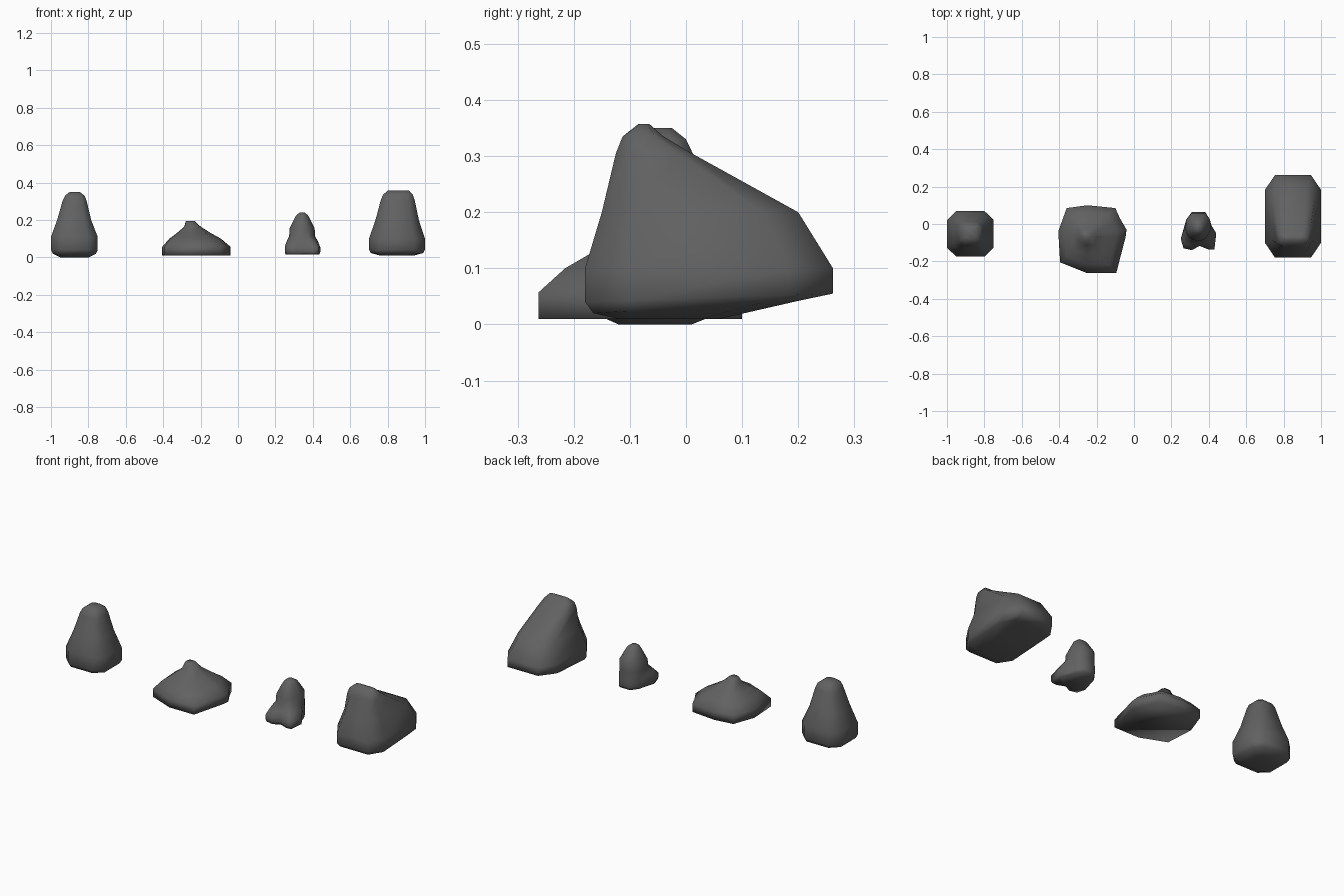
import bpy, bmesh

cube = bpy.data.objects.get("Cube")
if cube:
    bpy.data.objects.remove(cube, do_unlink=True)

stone = bpy.data.materials.new("dark grey stone")
stone.use_nodes = True
GREY = (0.12, 0.12, 0.12, 1)
stone.diffuse_color = GREY
stone.node_tree.nodes["Principled BSDF"].inputs["Base Color"].default_value = GREY


def box_ring(z, x0, x1, y0, y1, c, tilt=0):
    """Rectangle with cut corners; tilt lifts the back edge."""
    d, e = c * (x1 - x0), c * (y1 - y0)
    pts = [(x0 + d, y0), (x1 - d, y0), (x1, y0 + e), (x1, y1 - e),
           (x1 - d, y1), (x0 + d, y1), (x0, y1 - e), (x0, y0 + e)]
    return [(x, y, z + tilt * (y - y0) / (y1 - y0)) for x, y in pts]


def blend_ring(z, low, high, t, scale=1, centre=(0, 0)):
    """Outline between two others, shrunk about a centre."""
    ring = []
    for a, b in zip(low, high):
        p = [a[i] + (b[i] - a[i]) * t for i in (0, 1)]
        ring.append(tuple(centre[i] + (p[i] - centre[i]) * scale for i in (0, 1)) + (z,))
    return ring


def loft(name, rings):
    """Skin a stack of rings and cap both ends."""
    bm = bmesh.new()
    loops = [[bm.verts.new(p) for p in ring] for ring in rings]
    n = len(loops[0])
    for a, b in zip(loops, loops[1:]):
        for i in range(n):
            j = (i + 1) % n
            bm.faces.new((a[i], a[j], b[j], b[i]))
    caps = [bm.faces.new(loops[0][::-1]), bm.faces.new(loops[-1])]
    bmesh.ops.triangulate(bm, faces=caps)
    bmesh.ops.recalc_face_normals(bm, faces=bm.faces)
    for f in bm.faces:
        f.smooth = True
    mesh = bpy.data.meshes.new(name)
    bm.to_mesh(mesh)
    bm.free()
    mesh.materials.append(stone)
    obj = bpy.data.objects.new(name, mesh)
    bpy.context.collection.objects.link(obj)
    return obj


# Tall square boulder
loft("tall_rock", [
    box_ring(0.0, -0.95, -0.80, -0.12, 0.01, 0.2),
    box_ring(0.02, -0.99, -0.76, -0.165, 0.06, 0.2),
    box_ring(0.04, -1.0, -0.75, -0.175, 0.07, 0.2),
    box_ring(0.11, -1.0, -0.75, -0.175, 0.07, 0.2),
    box_ring(0.20, -0.967, -0.785, -0.145, 0.04, 0.2),
    box_ring(0.305, -0.937, -0.81, -0.115, 0.012, 0.2),
    box_ring(0.33, -0.925, -0.82, -0.105, 0.0, 0.2),
    box_ring(0.35, -0.90, -0.845, -0.08, -0.025, 0.2),
])

# Large boulder with a long back slope
loft("sloped_rock", [
    box_ring(0.01, 0.76, 0.94, -0.12, 0.06, 0.2),
    box_ring(0.02, 0.71, 0.99, -0.165, 0.20, 0.18, 0.022),
    box_ring(0.04, 0.70, 1.0, -0.18, 0.262, 0.18, 0.015),
    box_ring(0.10, 0.70, 1.0, -0.18, 0.262, 0.18),
    box_ring(0.20, 0.735, 0.967, -0.15, 0.20, 0.18),
    box_ring(0.305, 0.763, 0.945, -0.125, 0.01, 0.18),
    box_ring(0.335, 0.775, 0.935, -0.113, -0.04, 0.2),
    box_ring(0.357, 0.80, 0.915, -0.085, -0.065, 0.2),
])

# Low broad rock with an off-centre peak
base = [(-0.395, -0.205), (-0.25, -0.263), (-0.095, -0.263), (-0.045, -0.07), (-0.04, -0.03),
        (-0.075, 0.03), (-0.10, 0.085), (-0.25, 0.10), (-0.36, 0.085), (-0.405, -0.04)]
peak = (-0.25, -0.065)
loft("low_rock", [
    blend_ring(0.01, base, base, 0),
    blend_ring(0.057, base, base, 0),
    blend_ring(0.10, base, base, 0, 0.76, peak),
    blend_ring(0.13, base, base, 0, 0.50, peak),
    blend_ring(0.165, base, base, 0, 0.24, peak),
    blend_ring(0.195, base, base, 0, 0.13, (-0.26, -0.065)),
])

# Small rock: two front toes below an upright back body
toes = [(0.25, -0.08), (0.265, -0.13), (0.31, -0.14), (0.35, -0.117), (0.40, -0.137), (0.43, -0.135),
        (0.44, -0.05), (0.415, -0.01), (0.405, 0.025), (0.38, 0.065), (0.31, 0.065), (0.28, 0.025)]
body = [(0.275, -0.025), (0.285, -0.06), (0.315, -0.085), (0.345, -0.09), (0.375, -0.085),
        (0.395, -0.06), (0.41, -0.025), (0.41, 0.0), (0.405, 0.025), (0.38, 0.06),
        (0.31, 0.06), (0.28, 0.025)]
mid = (0.343, -0.02)
loft("small_rock", [
    blend_ring(0.015, toes, body, 0, 0.95, mid),
    blend_ring(0.03, toes, body, 0),
    blend_ring(0.055, toes, body, 0),
    blend_ring(0.085, toes, body, 0.4),
    blend_ring(0.115, toes, body, 0.95),
    blend_ring(0.155, toes, body, 1),
    blend_ring(0.20, toes, body, 1, 0.67, mid),
    blend_ring(0.225, toes, body, 1, 0.47, mid),
    blend_ring(0.24, toes, body, 1, 0.2, mid),
])
